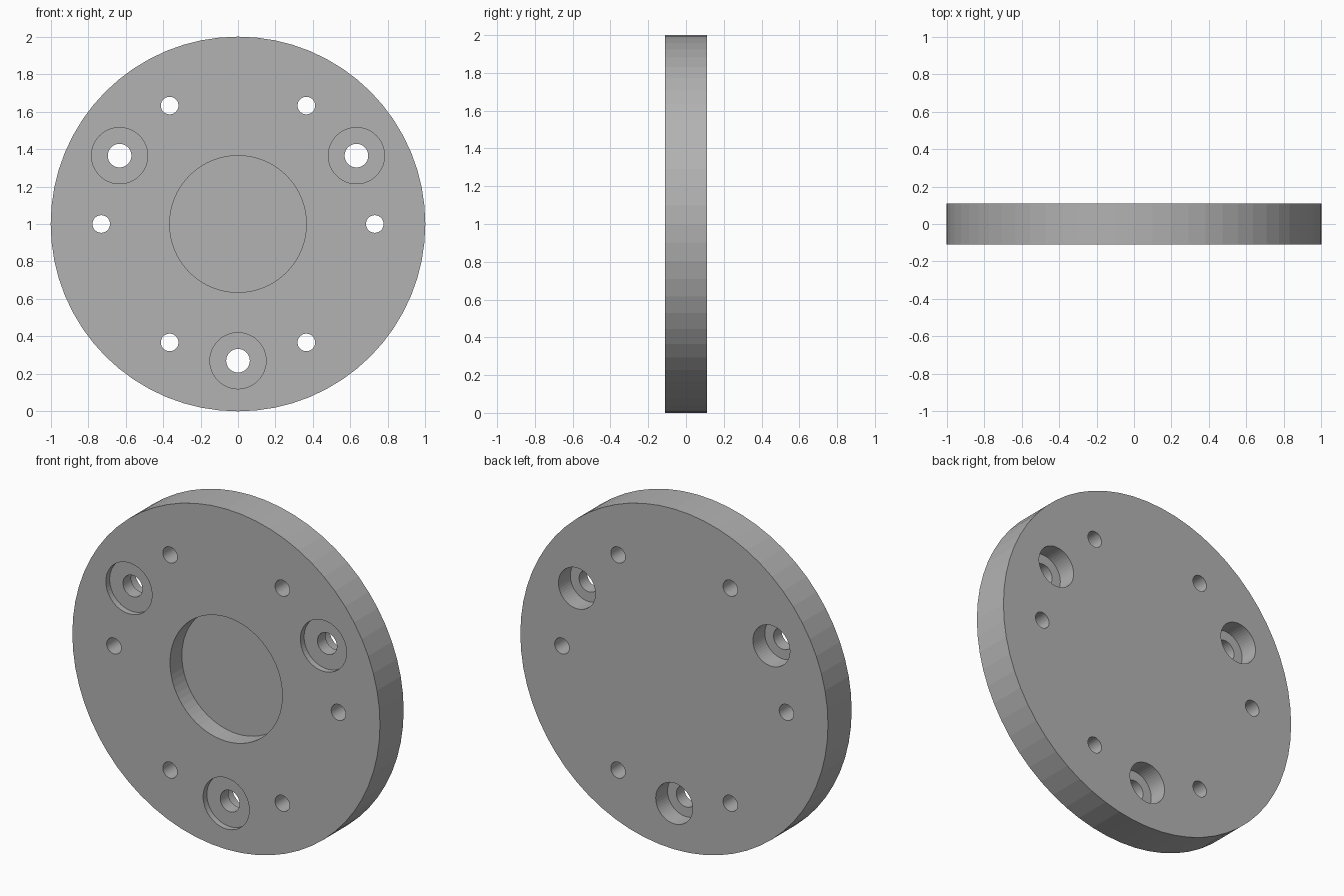
import bpy, bmesh
from math import cos, sin, pi, radians

cube = bpy.data.objects.get("Cube")
if cube:
    bpy.data.objects.remove(cube, do_unlink=True)

HALF = 0.11      # half thickness of the plate
OUT = 0.2        # cutters stick out past both faces
PITCH = 0.73     # radius of the hole circle

grey = bpy.data.materials.new("plain grey")
grey.use_nodes = True
colour = (0.45, 0.45, 0.45, 1)
grey.diffuse_color = colour
grey.node_tree.nodes["Principled BSDF"].inputs["Base Color"].default_value = colour


def add_turned(bm, profile, x, z, sides):
    """Closed solid turned about a y axis from (radius, y) points, front to back."""
    rings = []
    for r, y in profile:
        rings.append([bm.verts.new((x + r * cos(2 * pi * i / sides), y,
                                    z + r * sin(2 * pi * i / sides)))
                      for i in range(sides)])
    for a, b in zip(rings, rings[1:]):
        for i in range(sides):
            j = (i + 1) % sides
            bm.faces.new((a[i], a[j], b[j], b[i]))
    bm.faces.new(rings[0])
    bm.faces.new(rings[-1])


def make_object(name, bm):
    bmesh.ops.recalc_face_normals(bm, faces=bm.faces)
    mesh = bpy.data.meshes.new(name)
    bm.to_mesh(mesh)
    bm.free()
    mesh.materials.append(grey)
    obj = bpy.data.objects.new(name, mesh)
    bpy.context.collection.objects.link(obj)
    return obj


# Round plate
bm = bmesh.new()
add_turned(bm, [(1, -HALF), (1, HALF)], 0, 1, 64)
plate = make_object("round_plate", bm)

# Cutters: blind centre recess in the front
bm = bmesh.new()
add_turned(bm, [(0.365, -OUT), (0.365, 0)], 0, 1, 64)

# Six plain through holes
for k in range(6):
    a = radians(60 * k)
    add_turned(bm, [(0.047, -OUT), (0.047, OUT)],
               PITCH * cos(a), 1 + PITCH * sin(a), 32)

# Three bolt holes, shallow wide step in front and deep step behind
stepped = [(0.15, -OUT), (0.15, -0.075), (0.063, -0.075),
           (0.063, 0), (0.12, 0), (0.12, OUT)]
for k in range(3):
    a = radians(30 + 120 * k)
    add_turned(bm, stepped, PITCH * cos(a), 1 + PITCH * sin(a), 48)
cutter = make_object("hole_cutter", bm)
cutter.hide_render = True

# Cut the holes and drop the cutter
cut = plate.modifiers.new("holes", "BOOLEAN")
cut.operation = "DIFFERENCE"
cut.solver = "EXACT"
cut.object = cutter
bpy.context.view_layer.objects.active = plate
plate.select_set(True)
bpy.ops.object.modifier_apply(modifier=cut.name)
bpy.data.objects.remove(cutter, do_unlink=True)
